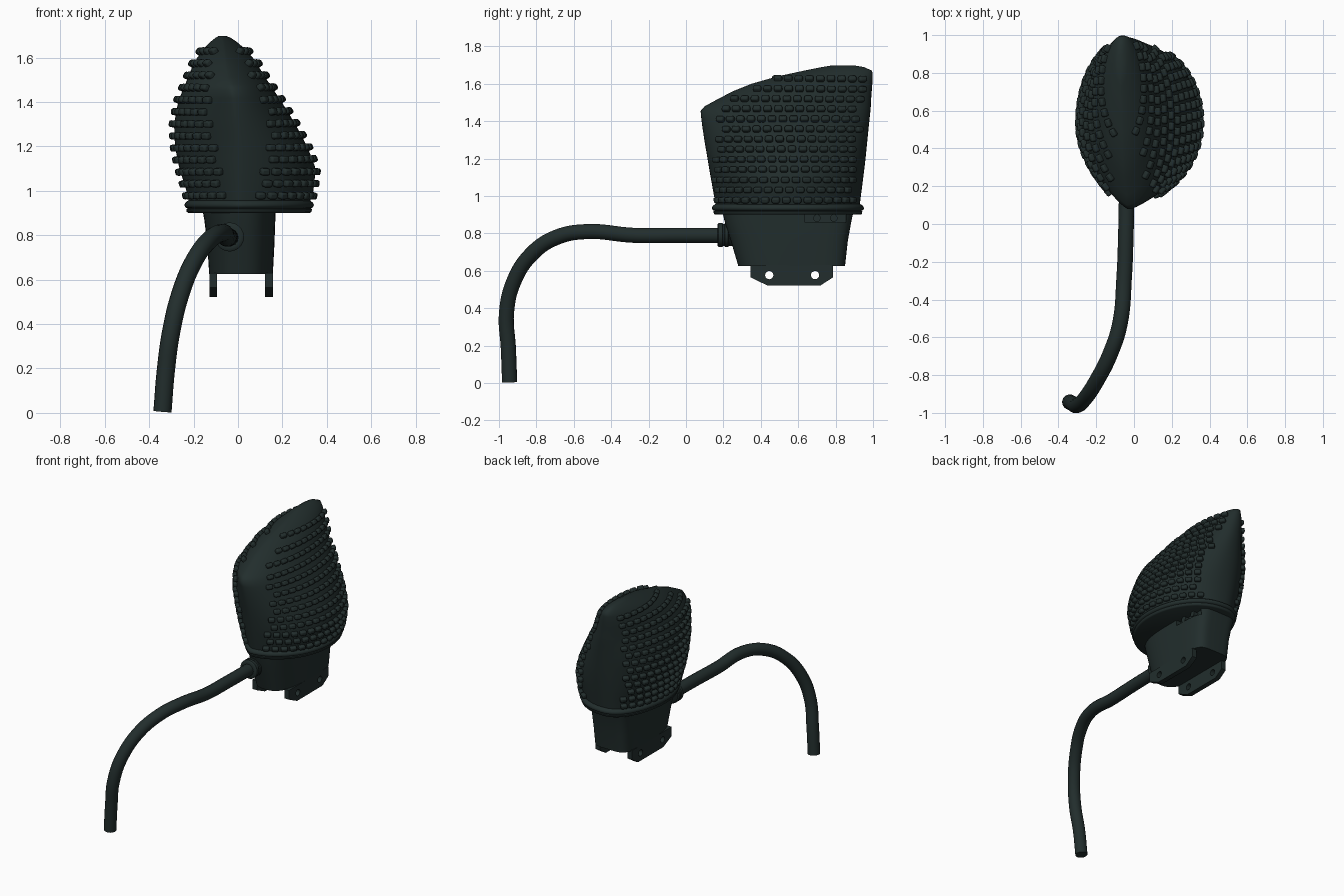
import bpy, bmesh, math
from mathutils import Vector, Matrix

if "Cube" in bpy.data.objects:
    bpy.data.objects.remove(bpy.data.objects["Cube"], do_unlink=True)

mat = bpy.data.materials.new("dark green black")
mat.use_nodes = True
COLOUR = (0.016, 0.027, 0.026, 1)
mat.diffuse_color = COLOUR
bsdf = mat.node_tree.nodes["Principled BSDF"]
bsdf.inputs["Base Color"].default_value = COLOUR
bsdf.inputs["Roughness"].default_value = 0.6


def select(ob):
    bpy.ops.object.select_all(action='DESELECT')
    ob.select_set(True)
    bpy.context.view_layer.objects.active = ob


def finish(ob, angle=40):
    ob.data.materials.clear()
    ob.data.materials.append(mat)
    select(ob)
    bpy.ops.object.shade_smooth_by_angle(angle=math.radians(angle))
    return ob


def from_bmesh(name, bm):
    bmesh.ops.recalc_face_normals(bm, faces=bm.faces)
    me = bpy.data.meshes.new(name)
    bm.to_mesh(me)
    bm.free()
    ob = bpy.data.objects.new(name, me)
    bpy.context.collection.objects.link(ob)
    return ob


def loft(name, rings, angle=40):
    """Skin a stack of closed rings and cap both ends."""
    bm = bmesh.new()
    vs = [[bm.verts.new(p) for p in r] for r in rings]
    n = len(vs[0])
    for a, b in zip(vs, vs[1:]):
        for i in range(n):
            j = (i + 1) % n
            bm.faces.new((a[i], a[j], b[j], b[i]))
    bm.faces.new(vs[0])
    bm.faces.new(vs[-1])
    return finish(from_bmesh(name, bm), angle)


# Shell sections: z, front y, back y, left x, right x, ridge x
SHELL = [
    (0.92, 0.165, 0.925, -0.215, 0.315, 0.00),
    (1.00, 0.150, 0.935, -0.232, 0.340, 0.00),
    (1.10, 0.132, 0.948, -0.264, 0.350, 0.00),
    (1.20, 0.115, 0.960, -0.284, 0.312, 0.00),
    (1.30, 0.098, 0.970, -0.288, 0.258, -0.01),
    (1.40, 0.083, 0.980, -0.270, 0.197, -0.02),
    (1.455, 0.078, 0.986, -0.248, 0.160, -0.03),
    (1.48, 0.100, 0.988, -0.238, 0.143, -0.035),
    (1.51, 0.155, 0.989, -0.225, 0.123, -0.04),
    (1.56, 0.250, 0.993, -0.205, 0.093, -0.05),
    (1.60, 0.350, 0.996, -0.183, 0.066, -0.055),
    (1.64, 0.490, 0.998, -0.155, 0.030, -0.06),
    (1.67, 0.630, 0.995, -0.125, -0.005, -0.065),
    (1.69, 0.730, 0.950, -0.100, -0.035, -0.07),
    (1.698, 0.780, 0.900, -0.085, -0.055, -0.07)]


def shell_point(z, a, grow=0.0):
    """Point on the shell; a = 0 at the front, pi at the back. Fuller behind, leaner in front."""
    z0 = max(SHELL[0][0], min(z, SHELL[-1][0]))
    for lo, hi in zip(SHELL, SHELL[1:]):
        if z0 <= hi[0]:
            break
    t = (z0 - lo[0]) / (hi[0] - lo[0])
    _, y0, y1, xl, xr, xc = [p + (q - p) * t for p, q in zip(lo, hi)]
    s, c = math.sin(a), math.cos(a)
    w = (xr - xc if s >= 0 else xc - xl) + grow
    power = 0.92 if c < 0 else 1.08 if s >= 0 else 1.6
    return Vector((xc + math.copysign(abs(s) ** power, s) * w,
                   (y0 + y1) / 2 - ((y1 - y0) / 2 + grow) * c, z))


N = 64
ANGLES = [2 * math.pi * i / N for i in range(N)]
levels = [0.92 + 0.535 * i / 14 for i in range(14)] + [r[0] for r in SHELL[6:]]
loft("shell", [[shell_point(z, a) for a in ANGLES] for z in levels], 60)

# Rounded double rim round the bottom of the shell
RIM = [(0.90, 0.008), (0.905, 0.016), (0.918, 0.018), (0.921, 0.012), (0.925, 0.022),
       (0.935, 0.027), (0.947, 0.022), (0.957, 0.008), (0.960, -0.01)]
loft("shell_rim", [[shell_point(0.92, a, g) + Vector((0, 0, z - 0.92)) for a in ANGLES]
                   for z, g in RIM], 50)

# Rows of rounded grip pads on both flanks, leaving the front, back and crest smooth
bm = bmesh.new()
STEP = 0.057
for row in range(13):
    z = 0.98 + row * 0.0535
    for side in (1, -1):
        climb = max(0, min(1, (z - 1.05) / 0.3))
        a = 0.33 + 0.37 * climb if side > 0 else 0.5 + 0.15 * climb
        last = None
        travelled = STEP * (0.5 if row % 2 else 1.0)
        while a < math.pi - 0.5:
            p = shell_point(z, side * a)
            if last is not None:
                travelled += (p - last).length
            last = p
            if travelled >= STEP:
                travelled -= STEP
                along = (shell_point(z, side * (a + 0.02)) - p).normalized()
                up = shell_point(z + 0.01, side * a) - shell_point(z - 0.01, side * a)
                out = along.cross(up).normalized() * side
                up = out.cross(along)
                m = Matrix((along, up, out)).transposed().to_4x4()
                m = Matrix.Translation(p + out * 0.007) @ m
                bmesh.ops.create_cube(bm, size=1, matrix=m @ Matrix.Diagonal((0.043, 0.031, 0.034, 1)))
            a += 0.004
pads = from_bmesh("grip_pads", bm)
bev = pads.modifiers.new("round", 'BEVEL')
bev.width, bev.segments = 0.009, 2
finish(pads, 60)


# Base block: rounded nose at the front, squarer at the back
def base_ring(z, x0, x1, y0, y1):
    pts = []
    for a in ANGLES:
        c, s = -math.cos(a), math.sin(a)
        e = 2 / 2.6 if c < 0 else 2 / 5
        pts.append(Vector(((x0 + x1) / 2 + (x1 - x0) / 2 * math.copysign(abs(s) ** e, s),
                           (y0 + y1) / 2 + (y1 - y0) / 2 * math.copysign(abs(c) ** e, c), z)))
    return pts


base = loft("base_block", [base_ring(0.625, -0.13, 0.157, 0.28, 0.85),
                           base_ring(0.76, -0.138, 0.164, 0.24, 0.865),
                           base_ring(0.87, -0.152, 0.168, 0.205, 0.885),
                           base_ring(0.915, -0.16, 0.17, 0.195, 0.895)])

# Small recess under the rim near the back, with two knobs inside
bpy.ops.mesh.primitive_cube_add(size=1, location=(0.165, 0.745, 0.882))
cutter = bpy.context.object
cutter.scale = (0.07, 0.22, 0.045)
cutter.hide_render = True
cut = base.modifiers.new("recess", 'BOOLEAN')
cut.operation, cut.object = 'DIFFERENCE', cutter
select(base)
bpy.ops.object.modifier_apply(modifier="recess")
bpy.data.objects.remove(cutter, do_unlink=True)
finish(base)
for i, y in enumerate((0.70, 0.79)):
    bpy.ops.mesh.primitive_cylinder_add(vertices=16, radius=0.02, depth=0.035,
                                        location=(0.145, y, 0.882), rotation=(0, math.pi / 2, 0))
    bpy.context.object.name = f"recess_knob_{i + 1}"
    finish(bpy.context.object)


# Two mounting tabs with bolt holes, drawn as filled outlines
def mounting_tab(name, x):
    cu = bpy.data.curves.new(name, 'CURVE')
    cu.dimensions, cu.fill_mode, cu.extrude = '2D', 'BOTH', 0.0175
    outline = [(0.345, 0.63), (0.345, 0.565), (0.435, 0.522), (0.72, 0.522), (0.785, 0.565), (0.785, 0.63)]
    holes = [[(y + 0.022 * math.cos(t * math.pi / 10), 0.577 + 0.022 * math.sin(t * math.pi / 10))
              for t in range(20)] for y in (0.445, 0.69)]
    for loop in [outline] + holes:
        sp = cu.splines.new('POLY')
        sp.points.add(len(loop) - 1)
        for p, (y, z) in zip(sp.points, loop):
            p.co = (y, z, 0, 1)
        sp.use_cyclic_u = True
    ob = bpy.data.objects.new(name, cu)
    bpy.context.collection.objects.link(ob)
    ob.matrix_world = Matrix(((0, 0, 1, x), (1, 0, 0, 0), (0, 1, 0, 0), (0, 0, 0, 1)))
    select(ob)
    bpy.ops.object.convert(target='MESH')
    finish(bpy.context.object)


mounting_tab("mounting_tab_right", -0.1115)
mounting_tab("mounting_tab_left", 0.1395)

# Stepped collar where the hose enters the base
COLLAR = [(0.168, 0.046), (0.17, 0.06), (0.175, 0.065), (0.195, 0.065), (0.198, 0.059),
          (0.206, 0.059), (0.209, 0.065), (0.225, 0.065), (0.229, 0.058), (0.30, 0.058)]
loft("hose_collar", [[Vector((-0.038 + r * math.cos(a), y, 0.792 + r * math.sin(a)))
                      for a in ANGLES[::2]] for y, r in COLLAR])

# Bent hose
PATH = [(-0.038, 0.22, 0.79), (-0.043, -0.05, 0.79), (-0.052, -0.28, 0.79), (-0.075, -0.53, 0.81),
        (-0.127, -0.69, 0.78), (-0.195, -0.825, 0.69), (-0.258, -0.922, 0.54),
        (-0.30, -0.96, 0.37), (-0.325, -0.95, 0.19), (-0.34, -0.943, 0.006)]
cu = bpy.data.curves.new("hose", 'CURVE')
cu.dimensions, cu.bevel_depth, cu.bevel_resolution = '3D', 0.041, 5
cu.use_fill_caps, cu.resolution_u = True, 8
sp = cu.splines.new('BEZIER')
sp.bezier_points.add(len(PATH) - 1)
for p, co in zip(sp.bezier_points, PATH):
    p.co = co
    p.handle_left_type = p.handle_right_type = 'AUTO'
hose = bpy.data.objects.new("hose", cu)
bpy.context.collection.objects.link(hose)
select(hose)
bpy.ops.object.convert(target='MESH')
finish(bpy.context.object)
